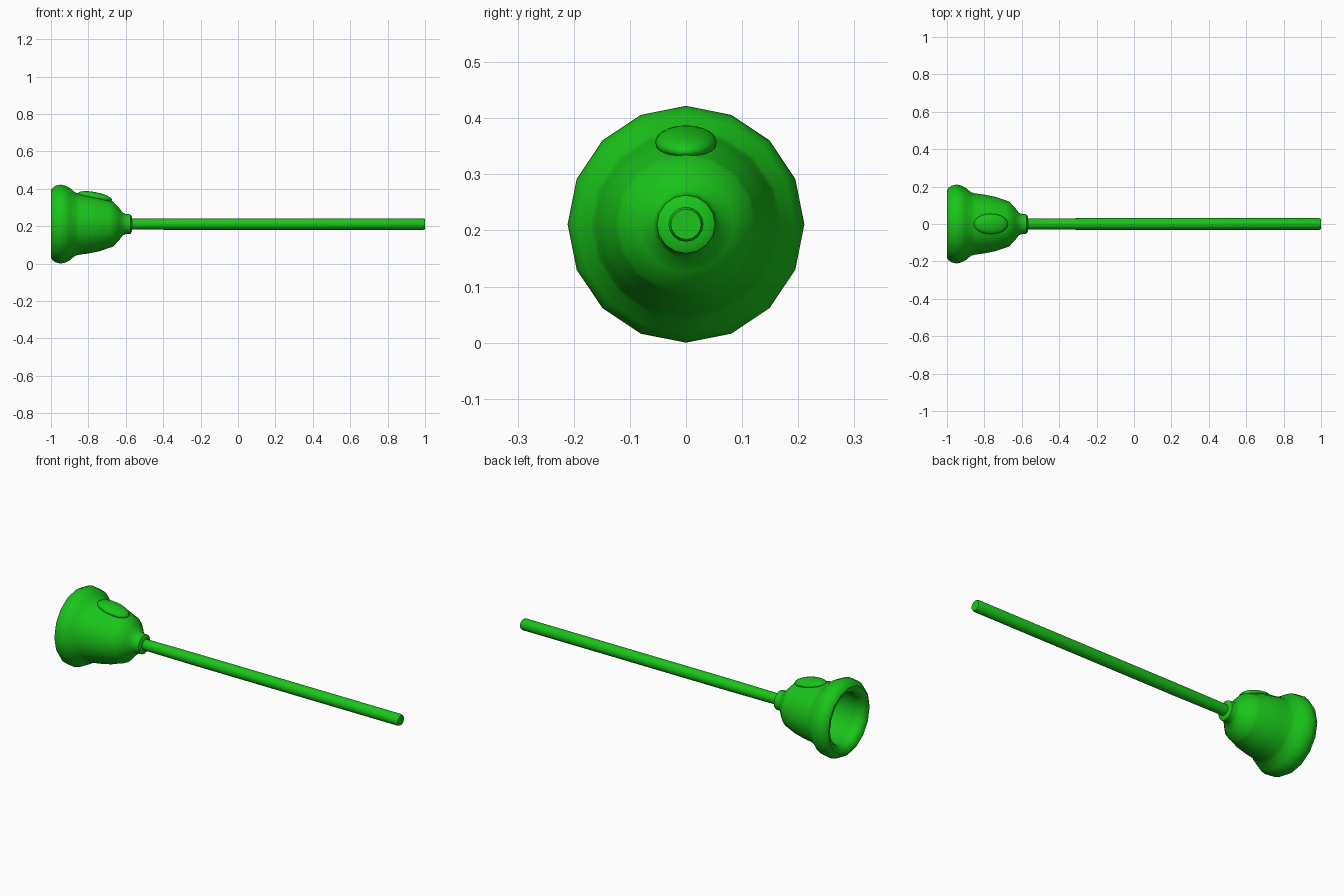
import bpy, bmesh, math
from mathutils import Matrix

if "Cube" in bpy.data.objects:
    bpy.data.objects.remove(bpy.data.objects["Cube"])

AXIS_Z = 0.211
SIDES = 16

green = bpy.data.materials.new("green")
green.diffuse_color = (0.01, 0.56, 0.01, 1)
green.use_nodes = True
green.node_tree.nodes["Principled BSDF"].inputs["Base Color"].default_value = green.diffuse_color


def finish(obj, angle):
    obj.data.materials.append(green)
    bpy.ops.object.select_all(action='DESELECT')
    obj.select_set(True)
    bpy.context.view_layer.objects.active = obj
    bpy.ops.object.shade_smooth_by_angle(angle=math.radians(angle))


def lathe(name, profile, sides, angle=40):
    """Revolve (x, radius) points around the long axis; radius 0 closes an end."""
    bm = bmesh.new()
    rings = []
    for x, r in profile:
        count = 1 if r == 0 else sides
        rings.append([bm.verts.new((x, r * math.sin(2 * math.pi * i / sides),
                                    AXIS_Z + r * math.cos(2 * math.pi * i / sides)))
                      for i in range(count)])
    for a, b in zip(rings, rings[1:]):
        for i in range(sides):
            j = (i + 1) % sides
            quad = [a[i % len(a)], a[j % len(a)], b[j % len(b)], b[i % len(b)]]
            bm.faces.new(list(dict.fromkeys(quad)))
    bmesh.ops.recalc_face_normals(bm, faces=bm.faces)
    mesh = bpy.data.meshes.new(name)
    bm.to_mesh(mesh)
    bm.free()
    obj = bpy.data.objects.new(name, mesh)
    bpy.context.collection.objects.link(obj)
    finish(obj, angle)
    return obj


# Hollow cup: collar, shoulder, flared lip, then back up the inside
outer = [(-0.568, 0), (-0.568, 0.04), (-0.575, 0.052), (-0.6, 0.054), (-0.615, 0.06),
         (-0.635, 0.085), (-0.668, 0.121), (-0.685, 0.126), (-0.74, 0.145),
         (-0.80, 0.157), (-0.85, 0.164), (-0.872, 0.17), (-0.90, 0.194),
         (-0.925, 0.206), (-0.95, 0.211), (-0.975, 0.205), (-0.992, 0.193), (-1.0, 0.18)]
inner = [(-0.997, 0.162), (-0.985, 0.147), (-0.965, 0.138), (-0.93, 0.142),
         (-0.87, 0.152), (-0.80, 0.147), (-0.74, 0.135), (-0.68, 0.114),
         (-0.64, 0.075), (-0.625, 0)]
lathe("rubber_cup", outer + inner, SIDES, 32)

# Handle rod with a small bevelled end
lathe("handle", [(-0.6, 0), (-0.6, 0.029), (-0.27, 0.031), (0.35, 0.031),
                 (0.99, 0.031), (1.0, 0.027), (1.0, 0)], SIDES)

# Oval pad lying on the sloping top of the cup
bm = bmesh.new()
bmesh.ops.create_uvsphere(bm, u_segments=24, v_segments=12, radius=1)
place = (Matrix.Translation((-0.765, 0, 0.357)) @ Matrix.Rotation(math.radians(11), 4, 'Y')
         @ Matrix.Diagonal((0.093, 0.055, 0.025, 1)))
bmesh.ops.transform(bm, matrix=place, verts=bm.verts)
mesh = bpy.data.meshes.new("oval_pad")
bm.to_mesh(mesh)
bm.free()
pad = bpy.data.objects.new("oval_pad", mesh)
bpy.context.collection.objects.link(pad)
finish(pad, 60)
